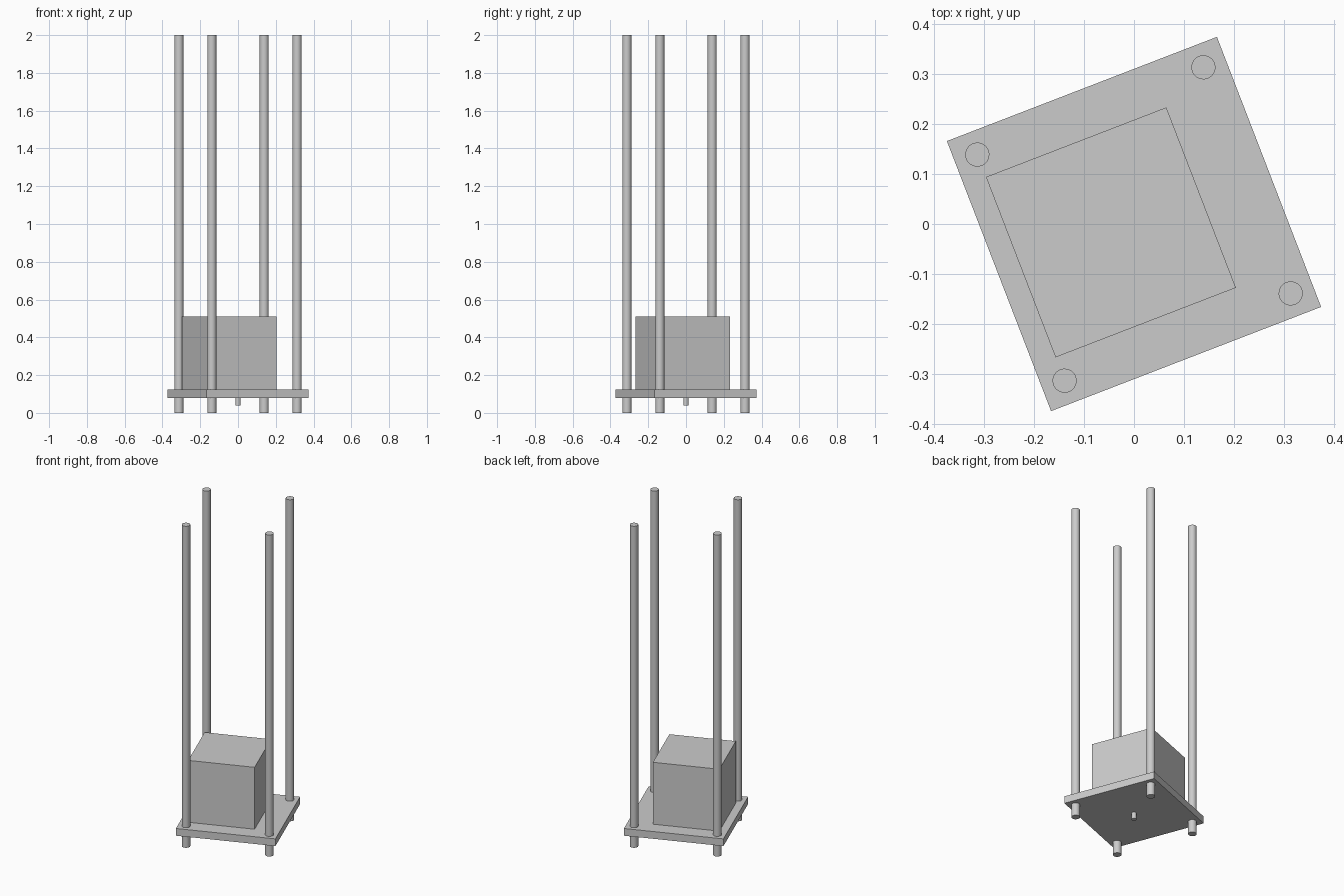
import bpy
import math
from mathutils import Matrix, Vector

cube = bpy.data.objects.get("Cube")
if cube:
    bpy.data.objects.remove(cube, do_unlink=True)

# Single grey material
grey = bpy.data.materials.new("plain grey")
grey.use_nodes = True
colour = (0.6, 0.6, 0.6, 1)
grey.diffuse_color = colour
grey.node_tree.nodes["Principled BSDF"].inputs["Base Color"].default_value = colour

# The whole model is turned about the vertical axis
TURN = math.radians(21.1)
SPIN = Matrix.Rotation(TURN, 3, "Z")


def finish(name):
    obj = bpy.context.object
    obj.name = name
    obj.data.materials.append(grey)
    return obj


def block(name, x, y, side, z0, z1):
    centre = SPIN @ Vector((x, y, (z0 + z1) / 2))
    bpy.ops.mesh.primitive_cube_add(size=1, location=centre, rotation=(0, 0, TURN))
    obj = finish(name)
    obj.scale = (side, side, z1 - z0)
    bpy.ops.object.transform_apply(location=False, rotation=False, scale=True)


def rod(name, x, y, radius, z0, z1):
    centre = SPIN @ Vector((x, y, (z0 + z1) / 2))
    bpy.ops.mesh.primitive_cylinder_add(vertices=48, radius=radius, depth=z1 - z0,
                                        location=centre, rotation=(0, 0, TURN))
    finish(name)
    bpy.ops.object.shade_smooth_by_angle(angle=math.radians(30))


# Square base plate and the offset box standing on it
block("base_plate", 0, 0, 0.578, 0.08, 0.125)
block("box", -0.049, 0.001, 0.386, 0.125, 0.51)

# Four corner rods passing through the plate
for side, sx in (("left", 1), ("right", -1)):
    for end, sy in (("front", -1), ("back", 1)):
        rod(f"{end}_{side}_rod", sx * 0.242, sy * 0.242, 0.024, 0, 2)

# Small pin under the plate
rod("bottom_pin", 0, 0, 0.014, 0.04, 0.09)
